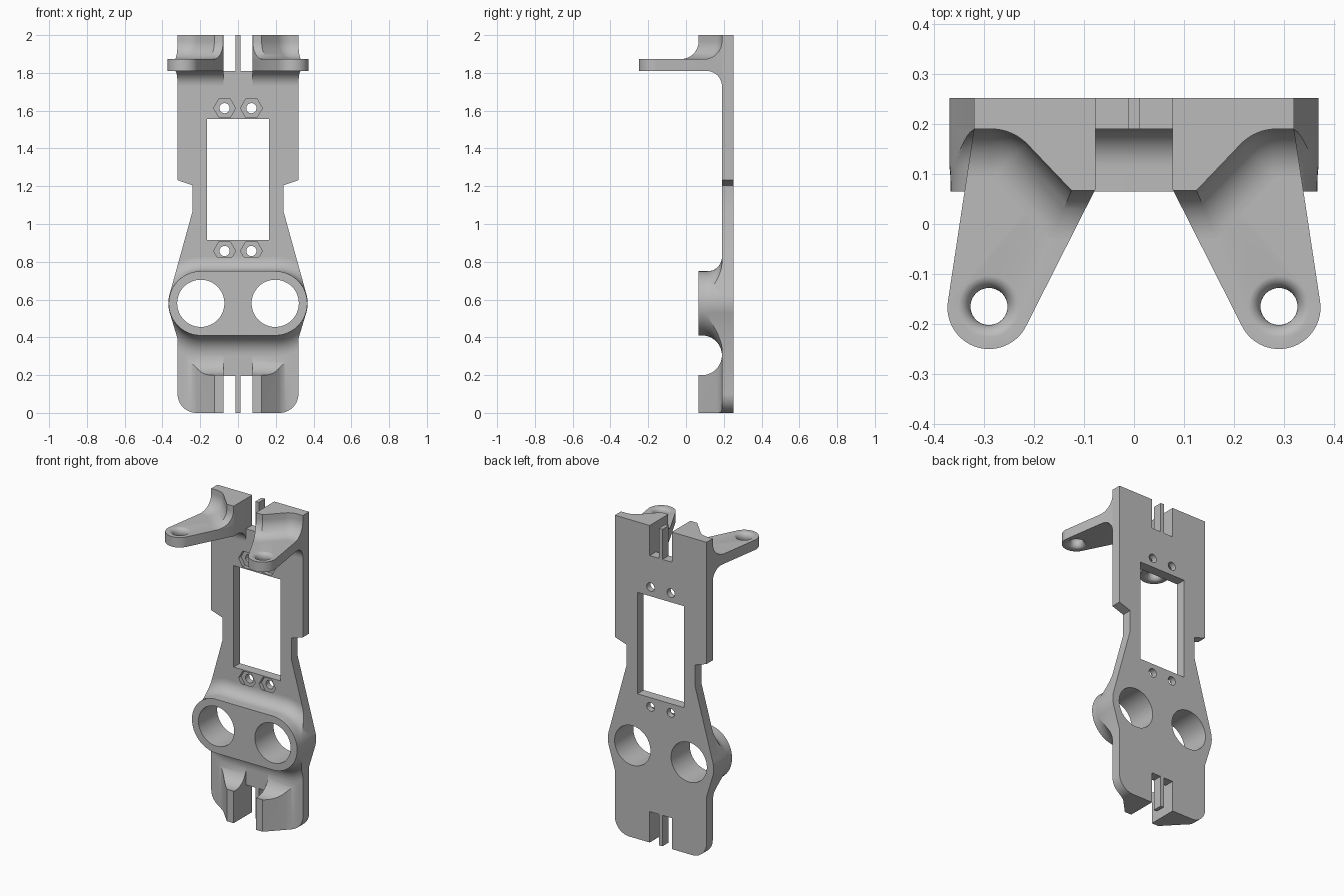
import bpy, bmesh
from math import sin, cos, pi, radians, sqrt
from mathutils import Vector

cube = bpy.data.objects.get("Cube")
if cube:
    bpy.data.objects.remove(cube, do_unlink=True)

grey = bpy.data.materials.new("plain grey")
grey.use_nodes = True
grey.diffuse_color = (0.5, 0.5, 0.5, 1)
grey.node_tree.nodes["Principled BSDF"].inputs["Base Color"].default_value = (0.5, 0.5, 0.5, 1)

FRONT, BACK = 0.19, 0.252          # plate faces
BOSS_FRONT = 0.065
ARM_LOW, ARM_TOP = 1.81, 1.873


def loft(name, rings):
    """Closed solid skinned through rings of equal point count."""
    bm = bmesh.new()
    loops = [[bm.verts.new(p) for p in ring] for ring in rings]
    n = len(loops[0])
    for a, b in zip(loops, loops[1:]):
        for i in range(n):
            j = (i + 1) % n
            bm.faces.new((a[i], a[j], b[j], b[i]))
    bm.faces.new(loops[0])
    bm.faces.new(loops[-1])
    bmesh.ops.recalc_face_normals(bm, faces=bm.faces)
    mesh = bpy.data.meshes.new(name)
    bm.to_mesh(mesh)
    bm.free()
    mesh.materials.append(grey)
    obj = bpy.data.objects.new(name, mesh)
    bpy.context.collection.objects.link(obj)
    return obj


def prism(name, pts, axis, lo, hi):
    place = {"x": lambda p, t: (t, p[0], p[1]),
             "y": lambda p, t: (p[0], t, p[1]),
             "z": lambda p, t: (p[0], p[1], t)}[axis]
    return loft(name, [[place(p, t) for p in pts] for t in (lo, hi)])


def arc(cx, cy, r, a0, a1, n=12):
    angles = [radians(a0 + (a1 - a0) * i / n) for i in range(n + 1)]
    return [(cx + r * cos(a), cy + r * sin(a)) for a in angles]


def circle(cx, cy, r, n=48):
    return arc(cx, cy, r, 0, 360, n)[:-1]


def rect(x0, y0, x1, y1):
    return [(x0, y0), (x1, y0), (x1, y1), (x0, y1)]


def apply(obj, mod):
    bpy.context.view_layer.objects.active = obj
    bpy.ops.object.modifier_apply(modifier=mod.name)


def combine(obj, tool, op="DIFFERENCE"):
    mod = obj.modifiers.new("cut", "BOOLEAN")
    mod.operation, mod.solver, mod.object = op, "EXACT", tool
    apply(obj, mod)
    bpy.data.objects.remove(tool, do_unlink=True)


def mirror(obj):
    apply(obj, obj.modifiers.new("mirror", "MIRROR"))


# Base plate outline, right half mirrored to the left
half = (arc(0.22, 0.1, 0.1, -90, 0) + [(0.32, 0.394)]
        + arc(0.197, 0.58, 0.172, -17, 15)
        + [(0.24, 1.07), (0.24, 1.205), (0.32, 1.232), (0.32, 2.0)])
outline = half + [(-x, z) for x, z in reversed(half)]
plate = prism("base_plate", outline, "y", FRONT, BACK)


def cut_plate(pts, lo=0.0, hi=0.5):
    combine(plate, prism("cutter", pts, "y", lo, hi))


# Window, slots beside the thin tongues, screw holes with hex nut pockets
cut_plate(rect(-0.163, 0.915, 0.163, 1.555))
for s in (-1, 1):
    x0, x1 = sorted((s * 0.012, s * 0.077))
    cut_plate(rect(x0, -0.1, x1, 0.195))
    cut_plate(rect(x0, ARM_LOW, x1, 2.1))
    cut_plate(circle(s * 0.197, 0.58, 0.125))
    for z in (0.857, 1.613):
        cut_plate(circle(s * 0.071, z, 0.027, 32))
        cut_plate(circle(s * 0.071, z, 0.058, 6), hi=0.215)


# Twin ring boss flaring into the plate
def flare(y, r):
    t = max(0.0, y - (FRONT - r))
    return r - sqrt(max(0.0, r * r - t * t))


def boss_ring(y):
    top, low = flare(y, 0.075), flare(y, 0.105)
    ring = []
    for side, start in ((1, -90), (-1, 90)):
        for i in range(33):
            a = radians(start + 180 * i / 32)
            w = (1 + sin(a)) / 2
            r = 0.17 + top * w + low * (1 - w)
            ring.append((side * 0.197 + r * cos(a), y, 0.58 + r * sin(a)))
    return ring


levels = [BOSS_FRONT] + [FRONT - 0.105 * (1 - sin(pi / 2 * i / 14)) for i in range(15)]
boss = loft("twin_ring_boss", [boss_ring(y) for y in levels])
combine(boss, prism("clip", outline, "y", 0, FRONT), "INTERSECT")
for s in (-1, 1):
    combine(boss, prism("cutter", circle(s * 0.197, 0.58, 0.125), "y", 0, 0.5))

# Lower clamp blocks, scooped out below the boss
sweep = [(0.125, 0.067)] + arc(0.285, 0.09, 0.1, 135, 90, 8)
block = prism("lower_clamp_blocks", [(0.077, FRONT), (0.077, 0.067)] + sweep, "z", 0, 0.305)
combine(block, prism("scoop", circle(0.085, 0.305, 0.105, 64), "x", -1, 1))
combine(block, prism("clip", outline, "y", 0, 0.3), "INTERSECT")
mirror(block)

# Arms: plan shape crossed with a side profile that curves into the plate
plan = ([(0.077, 0.2), (0.077, 0.07)] + arc(0.29, -0.167, 0.083, -153, 8, 32)
        + [(0.32, FRONT), (0.32, 0.2)])
side = ([(-0.4, ARM_LOW), (-0.4, ARM_TOP), (FRONT, ARM_TOP)]
        + arc(0.11, ARM_LOW - 0.08, 0.08, 0, 90, 14))
arm = prism("arms", side, "x", 0, 0.6)
combine(arm, prism("clip", plan, "z", 1.5, 2.2), "INTERSECT")

# Arm holes with rounded rims
mid, rim = (ARM_LOW + ARM_TOP) / 2, (ARM_TOP - ARM_LOW) / 2
rings = []
for i in range(-8, 9):
    a = i / 8 * pi / 2 * 0.98
    z, r = mid + rim * sin(a) * 1.005, 0.037 + 0.026 * (1 - cos(a))
    rings.append([(x, y, z) for x, y in circle(0.29, -0.165, r, 40)])
combine(arm, loft("hole", rings))
mirror(arm)

# Upper clamp blocks, the swept front face flaring out onto the arms
path = [Vector(p) for p in [(0, 0.067)] + sweep + [(0.5, FRONT)]]


def offset_path(d):
    out = []
    for i, p in enumerate(path):
        before = (p - path[i - 1]).normalized() if i else None
        after = (path[i + 1] - p).normalized() if i + 1 < len(path) else before
        before = before or after
        n1, n2 = Vector((before.y, -before.x)), Vector((after.y, -after.x))
        out.append(p + (n1 + n2) * d / (1 + n1.dot(n2)))
    return out


def block_ring(z, d):
    front = [(p.x, p.y, z) for p in offset_path(d)]
    return front + [(0.5, 0.3, z), (0, 0.3, z)]


R = 0.095
rings = []
for i in range(15):
    a = pi / 2 * i / 14
    rings.append(block_ring(ARM_TOP + R * (1 - cos(a)), R * (1 - sin(a))))
rings.append(block_ring(2.0, 0))
upper = loft("upper_clamp_blocks", rings)
combine(upper, prism("clip", plan, "z", 1.5, 2.2), "INTERSECT")
mirror(upper)

# Smooth curved faces, keep the edges sharp
for obj in (plate, boss, block, arm, upper):
    bpy.ops.object.select_all(action="DESELECT")
    obj.select_set(True)
    bpy.context.view_layer.objects.active = obj
    bpy.ops.object.shade_smooth_by_angle(angle=radians(30))
